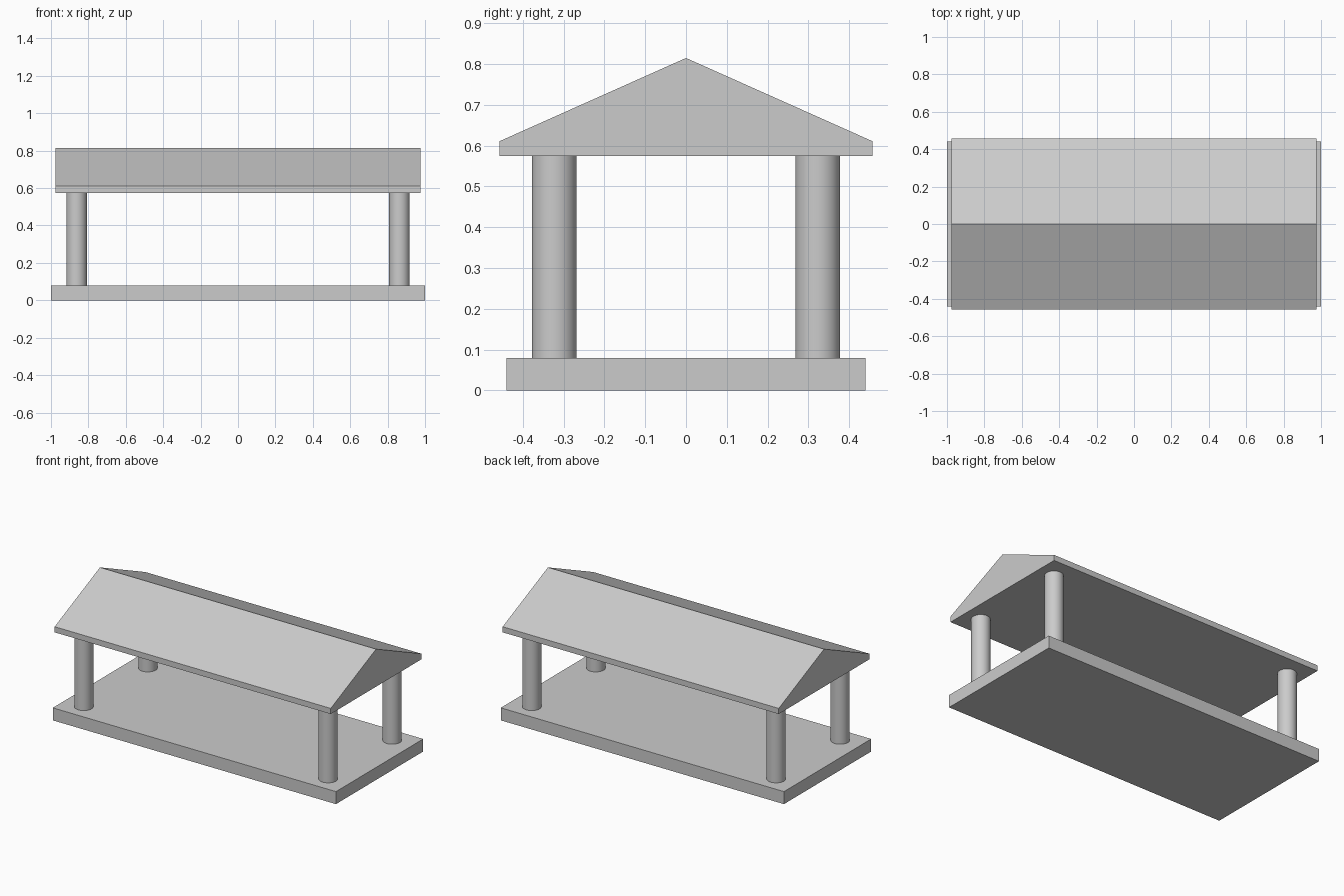
import bpy, bmesh

if "Cube" in bpy.data.objects:
    bpy.data.objects.remove(bpy.data.objects["Cube"])

# Rectangular floor slab
bpy.ops.mesh.primitive_cube_add(size=1, location=(0, 0, 0.04))
base = bpy.context.object
base.name = "base"
base.scale = (2.0, 0.88, 0.08)
bpy.ops.object.transform_apply(location=False, rotation=False, scale=True)

# Four round corner columns
FLOOR_Z, EAVE_Z = 0.08, 0.575
for side, x in (("left", -0.863), ("right", 0.863)):
    for end, y in (("front", -0.323), ("back", 0.323)):
        bpy.ops.mesh.primitive_cylinder_add(
            vertices=48, radius=0.055, depth=EAVE_Z - FLOOR_Z,
            location=(x, y, (FLOOR_Z + EAVE_Z) / 2))
        bpy.context.object.name = f"{end}_{side}_column"
        bpy.ops.object.shade_smooth_by_angle()

# Solid gabled roof: end profile extruded along x
profile = [(-0.457, EAVE_Z), (0.457, EAVE_Z), (0.457, 0.611),
           (0, 0.815), (-0.457, 0.611)]
bm = bmesh.new()
gable = bm.faces.new([bm.verts.new((-0.975, y, z)) for y, z in profile])
extruded = bmesh.ops.extrude_face_region(bm, geom=[gable], use_keep_orig=True)
bmesh.ops.translate(
    bm, vec=(1.95, 0, 0),
    verts=[g for g in extruded["geom"] if isinstance(g, bmesh.types.BMVert)])
bmesh.ops.recalc_face_normals(bm, faces=bm.faces)
mesh = bpy.data.meshes.new("roof")
bm.to_mesh(mesh)
bm.free()
bpy.context.collection.objects.link(bpy.data.objects.new("roof", mesh))
